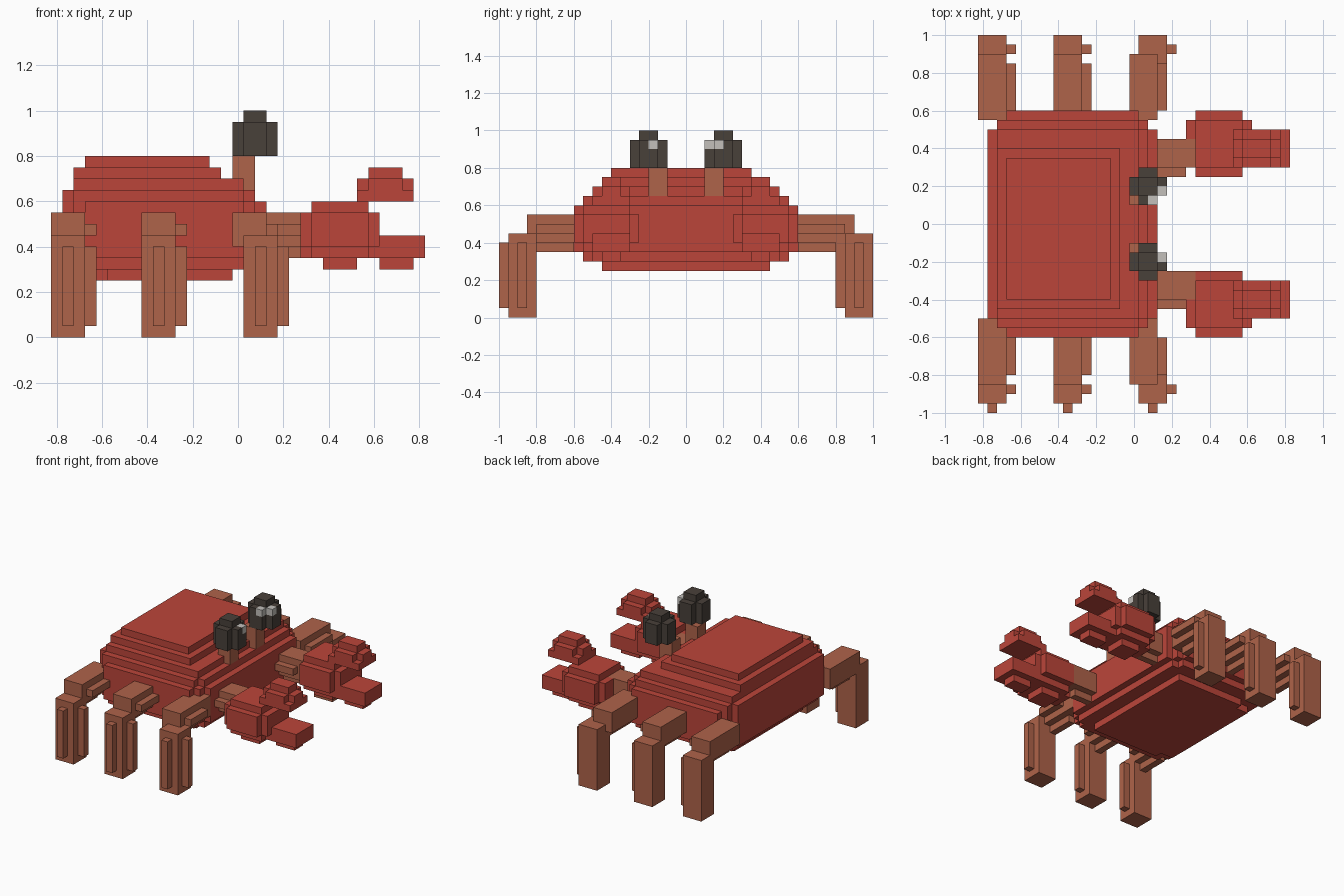
import bpy, bmesh
from mathutils import Vector

if "Cube" in bpy.data.objects:
    bpy.data.objects.remove(bpy.data.objects["Cube"])

CELL = 0.05


def material(name, r, g, b):
    mat = bpy.data.materials.new(name)
    mat.use_nodes = True
    mat.diffuse_color = (r, g, b, 1)
    bsdf = mat.node_tree.nodes["Principled BSDF"]
    bsdf.inputs["Base Color"].default_value = (r, g, b, 1)
    bsdf.inputs["Roughness"].default_value = 0.9
    return mat


red = material("shell red", 0.5, 0.06, 0.042)
brown = material("leg brown", 0.43, 0.125, 0.068)
dark = material("eye dark", 0.066, 0.052, 0.042)
pale = material("eye glint", 0.55, 0.53, 0.5)

AXES = [(Vector(a), Vector(b), Vector(c)) for a, b, c in (
    ((1, 0, 0), (0, 1, 0), (0, 0, 1)),
    ((0, 1, 0), (0, 0, 1), (1, 0, 0)),
    ((0, 0, 1), (1, 0, 0), (0, 1, 0)))]


def fill(boxes):
    """Cells covered by boxes given as x, y and z ranges."""
    return {(i, j, k) for x, y, z in boxes
            for i in range(*x) for j in range(*y) for k in range(*z)}


def mirror(boxes):
    return [(x, (-y[1], -y[0]), z) for x, y, z in boxes]


def build(name, boxes, mats, glints=()):
    """Make the outer skin of a block part, with optional glint cells."""
    cells = fill(boxes)
    bm = bmesh.new()
    verts = {}

    def vert(p):
        key = tuple(round(c) for c in p)
        if key not in verts:
            verts[key] = bm.verts.new(((key[0] - 0.5) * CELL, key[1] * CELL, key[2] * CELL))
        return verts[key]

    for cell in cells:
        base = Vector(cell)
        for n, u, v in AXES:
            for side in (0, 1):
                near = base + n * (side * 2 - 1)
                if tuple(int(c) for c in near) in cells:
                    continue
                o = base + n * side
                ring = [o, o + u, o + u + v, o + v]
                if not side:
                    ring.reverse()
                face = bm.faces.new([vert(p) for p in ring])
                face.material_index = 1 if cell in glints else 0
    bmesh.ops.dissolve_limit(bm, angle_limit=0.02, verts=bm.verts[:],
                             edges=bm.edges[:], delimit={'MATERIAL'})
    mesh = bpy.data.meshes.new(name)
    bm.to_mesh(mesh)
    bm.free()
    for m in mats:
        mesh.materials.append(m)
    obj = bpy.data.objects.new(name, mesh)
    bpy.context.collection.objects.link(obj)
    return obj


# Stepped shell
build("shell", [
    ((-13, 0), (-8, 8), (5, 6)),
    ((-11, 0), (-9, 9), (5, 6)),
    ((-14, 2), (-10, 10), (6, 7)),
    ((-13, 1), (-11, 11), (6, 7)),
    ((-15, 3), (-10, 10), (7, 12)),
    ((-14, 2), (-11, 11), (7, 12)),
    ((-13, 1), (-12, 12), (7, 12)),
    ((-15, 2), (-10, 10), (12, 13)),
    ((-14, 1), (-11, 11), (12, 13)),
    ((-14, 1), (-10, 10), (13, 14)),
    ((-14, -1), (-9, 8), (14, 15)),
    ((-13, -2), (-8, 7), (15, 16)),
], [red])


# Legs: a ridged thigh running outward and a ridged shin going down
def leg(name, x, shin_x, side):
    root, edge, tip = ((-10, -16, -17) if side < 0 else (11, 17, 18))
    y = (tip, root) if side < 0 else (root, tip)
    ridge = (edge, -12) if side < 0 else (12, edge)
    foot = -19 if side < 0 else 17
    s = shin_x
    build(name, [
        ((x, x + 3), y, (8, 11)),
        ((x + 3, x + 4), ridge, (9, 10)),
        ((x + 1, x + 2), ridge, (7, 8)),
        ((s, s + 3), (foot, foot + 3), (0, 9)),
        ((s + 3, s + 4), (foot + 1, foot + 2), (1, 8)),
        ((s + 1, s + 2), (foot - 1, foot), (1, 8)),
    ], [brown])


for place, x, shin_x in (("back", -16, -16), ("middle", -8, -8), ("front", 0, 1)):
    leg(place + "_leg_a", x, shin_x, -1)
    leg(place + "_leg_b", x, shin_x, 1)

# Arms
for name, y in (("arm_a", -9), ("arm_b", 5)):
    build(name, [
        ((2, 7), (y + 1, y + 4), (8, 11)),
        ((2, 6), (y, y + 1), (9, 10)),
        ((2, 6), (y + 2, y + 3), (7, 8)),
    ], [brown])

# Claws: rounded palm with a lower and an upper pincer
palm = [
    ((6, 13), (6, 11), (8, 11)),
    ((6, 13), (7, 10), (7, 11)),
    ((7, 12), (5, 12), (8, 11)),
    ((7, 12), (6, 11), (7, 12)),
    ((8, 11), (7, 10), (6, 12)),
]
lower = [
    ((12, 17), (6, 10), (7, 9)),
    ((13, 16), (7, 9), (6, 9)),
]
upper = [
    ((11, 16), (7, 9), (12, 14)),
    ((12, 15), (6, 10), (12, 14)),
    ((11, 16), (6, 10), (12, 13)),
    ((12, 15), (7, 9), (12, 15)),
]
for name, boxes in (("palm", palm), ("lower_pincer", lower), ("upper_pincer", upper)):
    build(name + "_a", mirror(boxes), [red])
    build(name + "_b", boxes, [red])

# Eye stalks and eyes
stalk = [((0, 2), (2, 4), (12, 16))]
eye = [
    ((1, 3), (2, 6), (16, 19)),
    ((0, 4), (3, 5), (16, 19)),
    ((1, 3), (3, 5), (19, 20)),
]
build("eye_stalk_a", mirror(stalk), [brown])
build("eye_stalk_b", stalk, [brown])
build("eye_a", mirror(eye), [dark, pale], {(3, -4, 18)})
build("eye_b", eye, [dark, pale], {(3, 3, 18), (2, 2, 18)})
